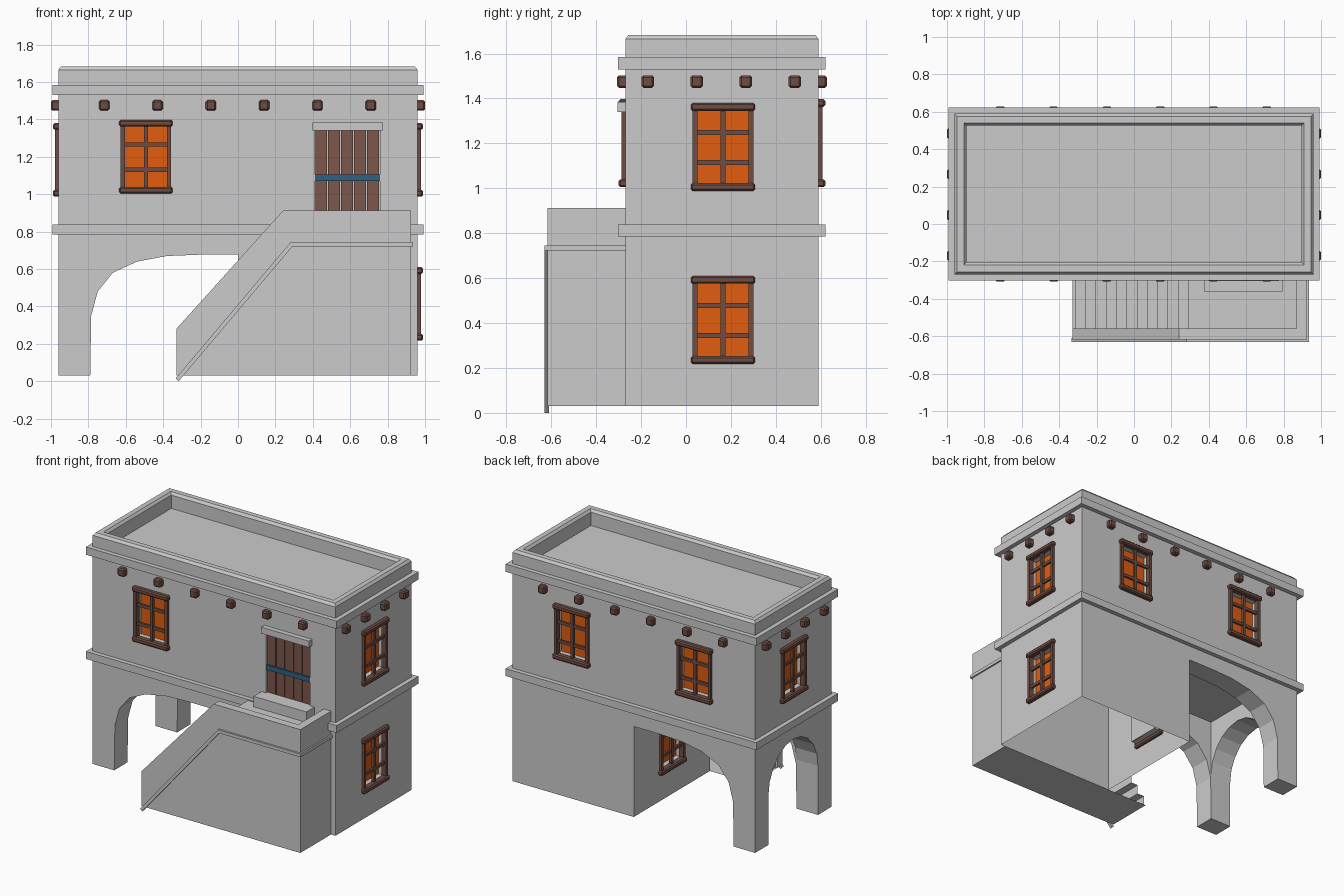
import bpy, bmesh, math
from mathutils import Matrix, Vector

if "Cube" in bpy.data.objects:
    bpy.data.objects.remove(bpy.data.objects["Cube"])


def material(name, rgb):
    m = bpy.data.materials.new(name)
    m.diffuse_color = (*rgb, 1)
    m.use_nodes = True
    m.node_tree.nodes["Principled BSDF"].inputs["Base Color"].default_value = m.diffuse_color
    return m


WOOD = material("dark_wood", (0.16, 0.075, 0.055))
PLANK = material("plank_wood", (0.2, 0.095, 0.07))
GLOW = material("orange_pane", (0.75, 0.11, 0.005))
IRON = material("blue_strap", (0.03, 0.12, 0.22))


def finish(name, bm, mat=None, matrix=None, fix=True):
    if fix:
        bmesh.ops.recalc_face_normals(bm, faces=bm.faces)
    if matrix:
        bm.transform(matrix)
    me = bpy.data.meshes.new(name)
    bm.to_mesh(me)
    bm.free()
    ob = bpy.data.objects.new(name, me)
    bpy.context.collection.objects.link(ob)
    if mat:
        me.materials.append(mat)
    return ob


def boxes(name, items, mat=None, matrix=None, bevel=0):
    """One mesh made of several boxes, each given as (x0,x1,y0,y1,z0,z1)."""
    bm = bmesh.new()
    for x0, x1, y0, y1, z0, z1 in items:
        size = Matrix.Diagonal((x1 - x0, y1 - y0, z1 - z0, 1))
        mid = Matrix.Translation(((x0 + x1) / 2, (y0 + y1) / 2, (z0 + z1) / 2))
        bmesh.ops.create_cube(bm, size=1, matrix=mid @ size)
    if bevel:
        bmesh.ops.bevel(bm, geom=bm.edges[:], offset=bevel, segments=1, affect='EDGES')
    return finish(name, bm, mat, matrix)


def prism(name, pts, a, b, axis='Y'):
    """Extrude a profile (u,z) along Y (u is x) or along X (u is y)."""
    bm = bmesh.new()
    place = (lambda u, z, t: (u, t, z)) if axis == 'Y' else (lambda u, z, t: (t, u, z))
    f = bm.faces.new([bm.verts.new(place(u, z, a)) for u, z in pts])
    r = bmesh.ops.extrude_face_region(bm, geom=[f])
    moved = [v for v in r['geom'] if isinstance(v, bmesh.types.BMVert)]
    bmesh.ops.translate(bm, verts=moved, vec=Vector(place(0, 0, b - a)))
    return finish(name, bm)


def ring(name, loops):
    """Rectangular ring swept through (inset, z) steps, measured from the wall face."""
    bm = bmesh.new()
    rows = [[bm.verts.new(p) for p in ((-.96 + i, -.27 + i, z), (.96 - i, -.27 + i, z),
                                       (.96 - i, .59 - i, z), (-.96 + i, .59 - i, z))]
            for i, z in loops]
    for r, s in zip(rows, rows[1:] + rows[:1]):
        for k in range(4):
            bm.faces.new((r[k], r[(k + 1) % 4], s[(k + 1) % 4], s[k]))
    return finish(name, bm)


def cut(target, cutter):
    mod = target.modifiers.new("opening", 'BOOLEAN')
    mod.operation, mod.solver, mod.object = 'DIFFERENCE', 'EXACT', cutter
    bpy.context.view_layer.objects.active = target
    bpy.ops.object.modifier_apply(modifier=mod.name)
    bpy.data.objects.remove(cutter)


# Main walls
upper = boxes("upper_floor", [(-.96, .96, -.27, .59, .79, 1.57)])
room = boxes("ground_room", [(0, .96, -.27, .59, .03, .79)])


# Windows: local x across, -y outward, z up from the sill
def window(name, wall, x, y, z, turn):
    m = Matrix.Translation((x, y, z)) @ Matrix.Rotation(math.radians(turn), 4, 'Z')
    cut(wall, boxes("cutter", [(-.122, .122, -.05, .06, .03, .36)], matrix=m))
    boxes(name + "_pane", [(-.122, .122, .05, .058, .03, .36)], GLOW, m)
    boxes(name + "_rails", [(-.143, .143, -.03, .02, 0, .035),
                            (-.143, .143, -.03, .02, .357, .392)], WOOD, m, .008)
    boxes(name + "_bars", [(-.135, -.113, -.018, .02, .03, .36),
                           (.113, .135, -.018, .02, .03, .36),
                           (-.011, .011, -.008, .012, .03, .36),
                           (-.115, .115, -.006, .01, .115, .137),
                           (-.115, .115, -.006, .01, .25, .272)], WOOD, m)


window("front_window", upper, -.492, -.27, 1.005, 0)
window("right_window", upper, .96, .165, .988, 90)
window("left_window", upper, -.96, .165, .988, -90)
window("back_window_a", upper, .485, .59, 1.005, 180)
window("back_window_b", upper, -.485, .59, 1.005, 180)
window("lower_right_window", room, .96, .165, .218, 90)
window("lower_inner_window", room, 0, .165, .218, -90)

# Door
cut(upper, boxes("cutter", [(.412, .758, -.3, -.225, .9, 1.34)]))
boxes("door_planks", [(.412 + k * .0695, .477 + k * .0695, -.255, -.23, .9, 1.34)
                      for k in range(5)], PLANK)
boxes("door_strap", [(.412, .758, -.268, -.25, 1.07, 1.105)], IRON)
boxes("door_lintel", [(.397, .775, -.305, -.25, 1.34, 1.385)])
boxes("door_step", [(.375, .793, -.36, -.25, .83, .905)])

# The ground room is open underneath
bm = bmesh.new()
bm.from_mesh(room.data)
bmesh.ops.delete(bm, geom=[f for f in bm.faces if abs(f.normal.z) > .9 and
                           not .04 < f.calc_center_median().z < .78], context='FACES')
bm.to_mesh(room.data)
bm.free()

# Cornices and parapet
ring("lower_cornice", [(-.032, .785), (-.032, .838), (.01, .838), (.01, .785)])
ring("upper_cornice", [(-.032, 1.53), (-.032, 1.585), (.01, 1.585), (.01, 1.53)])
ring("parapet", [(0, 1.56), (0, 1.665), (.014, 1.683), (.05, 1.683), (.064, 1.665), (.064, 1.56)])

# Front and back half arches on corner legs
arch = [(-.96, .79), (-.96, .03), (-.79, .03), (-.785, .35), (-.75, .48), (-.67, .58),
        (-.54, .64), (-.38, .67), (-.2, .677), (0, .677), (0, .79)]
prism("front_arch", arch, -.27, -.12)
prism("back_arch", arch, .44, .59)

# Side arch between the legs
curve = [(.16 - .28 * math.cos(a), .38 + .3 * math.sin(a))
         for a in (math.pi * k / 10 for k in range(11))]
prism("side_arch", [(-.12, .79)] + curve + [(.44, .79)], -.96, -.79, 'X')

# Roof beam ends
beams = []
for k in range(6):
    x = -.715 + k * .285
    beams += [(x - .028, x + .028, -.307, -.25, 1.447, 1.503),
              (x - .028, x + .028, .57, .627, 1.447, 1.503)]
for k in range(4):
    y = -.17 + k * .218
    beams += [(.94, 1, y - .028, y + .028, 1.447, 1.503),
              (-1, -.94, y - .028, y + .028, 1.447, 1.503)]
boxes("beam_ends", beams, WOOD, bevel=.009)

# Stair walls
prism("stair_wall", [(-.33, .03), (-.33, .28), (.24, .912), (.925, .912), (.925, .03)], -.617, -.56)
boxes("landing_side_wall", [(.868, .925, -.56, -.27, .03, .912)])
prism("stair_trim", [(-.333, .016), (.282, .745), (.936, .745), (.936, .722),
                     (.292, .722), (-.318, 0)], -.63, -.61)
boxes("landing_side_trim", [(.92, .936, -.61, -.27, .722, .745)])

# Steps and landing as one open strip
profile = [(-.315, .03)]
for k in range(12):
    x, z = -.315 + k * .055, .03 + (k + 1) * .8 / 12
    profile += [(x, z), (x + .055 if k < 11 else .87, z)]
bm = bmesh.new()
pairs = [[bm.verts.new((x, y, z)) for y in (-.56, -.27)] for x, z in profile]
for (a, b), (c, d) in zip(pairs, pairs[1:]):
    bm.faces.new((a, c, d, b))
finish("steps", bm, fix=False)

# Stair underside and back
bm = bmesh.new()
for quad in ([(-.33, -.56, .03), (-.33, -.27, .03), (.87, -.27, .03), (.87, -.56, .03)],
             [(0, -.271, .03), (0, -.271, .4), (.28, -.271, .79), (.87, -.271, .79), (.87, -.271, .03)]):
    bm.faces.new([bm.verts.new(p) for p in quad])
finish("stair_underside", bm, fix=False)
